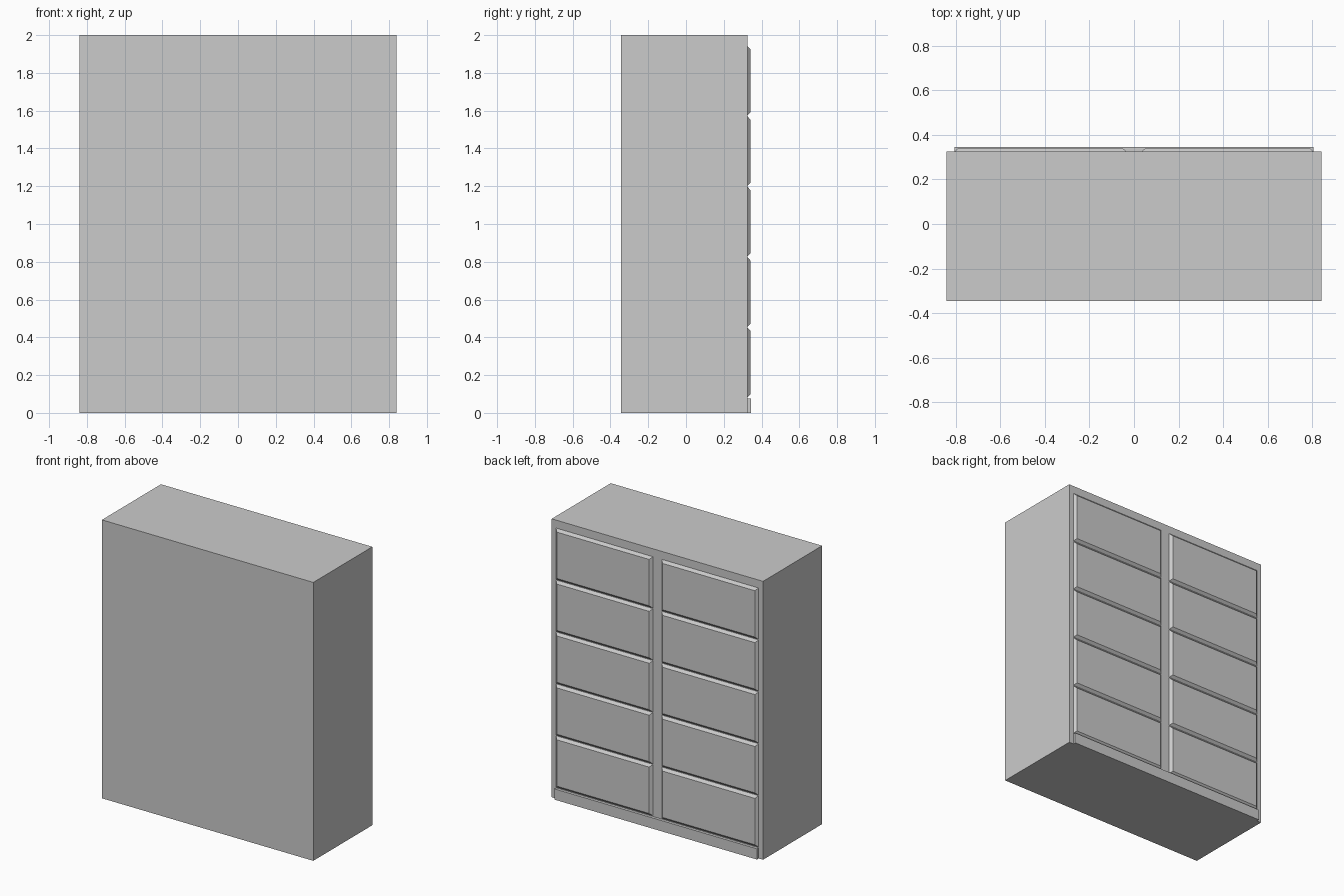
import bpy, bmesh

if "Cube" in bpy.data.objects:
    bpy.data.objects.remove(bpy.data.objects["Cube"])


def frustum(name, x0, x1, y0, y1, z0, z1, inset=0.0):
    """Box whose +y face is inset on all four sides."""
    bm = bmesh.new()
    rings = []
    for y, i in ((y0, 0.0), (y1, inset)):
        rings.append([bm.verts.new(p) for p in (
            (x0 + i, y, z0 + i), (x1 - i, y, z0 + i),
            (x1 - i, y, z1 - i), (x0 + i, y, z1 - i))])
    a, b = rings
    bm.faces.new(a)
    bm.faces.new(b[::-1])
    for k in range(4):
        n = (k + 1) % 4
        bm.faces.new((a[k], b[k], b[n], a[n]))
    bmesh.ops.recalc_face_normals(bm, faces=bm.faces)
    mesh = bpy.data.meshes.new(name)
    bm.to_mesh(mesh)
    bm.free()
    obj = bpy.data.objects.new(name, mesh)
    bpy.context.collection.objects.link(obj)
    return obj


BACK = 0.325

# Cabinet body
frustum("cabinet_body", -0.84, 0.84, -0.345, BACK, 0, 2)

# Plinth strip along the bottom of the panelled side
frustum("plinth", -0.805, 0.805, BACK, 0.345, 0, 0.077)

# Two columns of five bevelled drawer fronts
pitch = 0.373
for side, x0, x1 in (("left", -0.805, -0.035), ("right", 0.035, 0.805)):
    for row in range(5):
        z = 0.08 + row * pitch
        frustum(f"drawer_front_{side}_{row + 1}", x0, x1, BACK, 0.342,
                z + 0.002, z + pitch - 0.002, 0.018)
